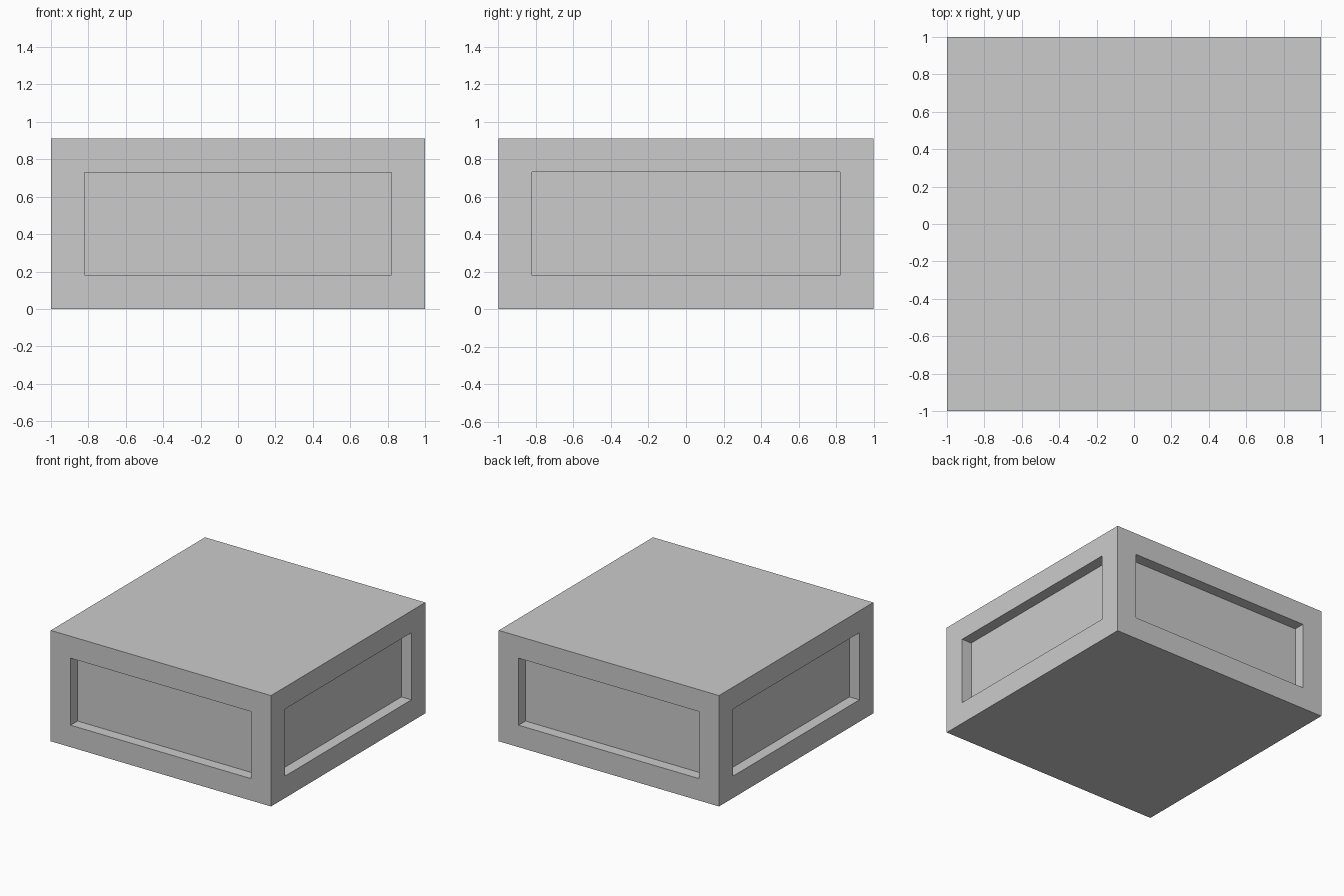
import bpy, bmesh

if "Cube" in bpy.data.objects:
    bpy.data.objects.remove(bpy.data.objects["Cube"])

SIZE, HEIGHT = 2.0, 0.91
BORDER, DEPTH = 0.18, 0.09

# Solid block standing on the ground
bm = bmesh.new()
bmesh.ops.create_cube(bm, size=1.0)
for v in bm.verts:
    v.co.x *= SIZE
    v.co.y *= SIZE
    v.co.z = (v.co.z + 0.5) * HEIGHT
bm.normal_update()

# Recessed panel in each of the four sides: frame border, then straight walls inward
sides = [f for f in bm.faces if abs(f.normal.z) < 0.5]
bmesh.ops.inset_individual(bm, faces=sides, thickness=BORDER, use_even_offset=True)
normals = [(f, f.normal.copy()) for f in sides]
for face, normal in normals:
    panel = bmesh.ops.extrude_discrete_faces(bm, faces=[face])["faces"][0]
    bmesh.ops.translate(bm, verts=panel.verts[:], vec=normal * -DEPTH)
bmesh.ops.recalc_face_normals(bm, faces=bm.faces[:])

mesh = bpy.data.meshes.new("panelled_block")
bm.to_mesh(mesh)
bm.free()
block = bpy.data.objects.new("panelled_block", mesh)
bpy.context.collection.objects.link(block)
